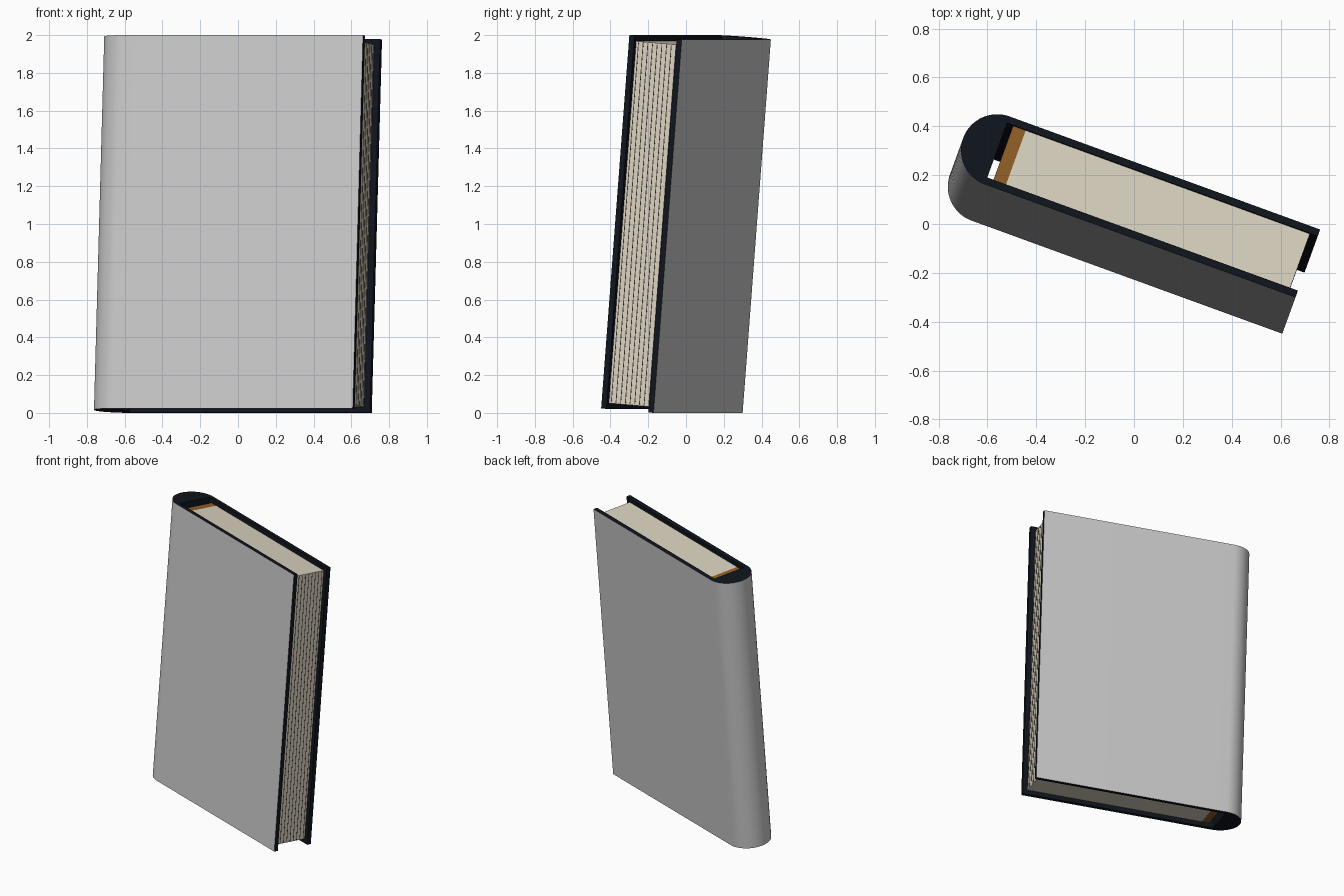
import bpy, bmesh
from math import radians, sin, cos, pi
from mathutils import Matrix, Vector

if "Cube" in bpy.data.objects:
    bpy.data.objects.remove(bpy.data.objects["Cube"])

R, T = 0.148, 0.029          # spine radius (half thickness), board thickness
L = 1.354                    # board length from spine centre
TILT, TURN = radians(4.6), radians(20)
H = (2 - 2 * R * sin(TILT)) / cos(TILT)
INSET = 0.03                 # page block set back from the board edges


def mat(name, rgb):
    m = bpy.data.materials.new(name)
    m.diffuse_color = (*rgb, 1)
    m.use_nodes = True
    m.node_tree.nodes["Principled BSDF"].inputs["Base Color"].default_value = m.diffuse_color
    return m


navy = mat("dark_lining", (0.005, 0.007, 0.012))
cream = mat("paper", (0.72, 0.66, 0.54))
brown = mat("binding", (0.28, 0.115, 0.02))
shade = mat("page_gaps", (0.06, 0.05, 0.035))
parts = []


def prism(name, pts, z0, z1, mats, lined=None):
    """Extrude an outline upward; lined(i) picks the material of side i."""
    bm = bmesh.new()
    lo = [bm.verts.new((x, y, z0)) for x, y in pts]
    hi = [bm.verts.new((x, y, z1)) for x, y in pts]
    n = len(pts)
    caps = [bm.faces.new(lo[::-1]), bm.faces.new(hi)]
    for f in caps:
        f.material_index = len(mats) - 1
    for i in range(n):
        j = (i + 1) % n
        f = bm.faces.new((lo[i], lo[j], hi[j], hi[i]))
        f.material_index = lined(i) if lined else 0
    bmesh.ops.recalc_face_normals(bm, faces=bm.faces)
    me = bpy.data.meshes.new(name)
    bm.to_mesh(me)
    bm.free()
    for m in mats:
        me.materials.append(m)
    ob = bpy.data.objects.new(name, me)
    bpy.context.collection.objects.link(ob)
    parts.append(ob)
    return ob


def block(name, x0, x1, y0, y1, z0, z1, m):
    return prism(name, [(x0, y0), (x1, y0), (x1, y1), (x0, y1)], z0, z1, [m])


# Cover: two boards joined by a solid half-round spine, plain outside, dark inside
SEG = 32
q = R - T
inner = [(L, R), (L, q), (0, q), (0, -q), (L, -q), (L, -R)]
arc = [(-R * sin(a), -R * cos(a)) for a in (pi * k / SEG for k in range(SEG + 1))]
cover = prism("cover", inner + arc, 0, H, [None, navy], lambda i: 1 if i < 5 else 0)
bpy.context.view_layer.objects.active = cover
cover.select_set(True)
bpy.ops.object.shade_smooth_by_angle(angle=radians(30))

# Page block and the binding strip behind it
fore = L - 0.034
block("pages", 0.082, fore, -q, q, INSET, H - INSET, cream)
block("binding_strip", 0.027, 0.082, -q, q, INSET, H - INSET, brown)

# Thin dark gaps between leaves on the fore edge
N = 9
for k in range(N):
    y = -q + 2 * q * (k + 0.5) / N
    block(f"page_gap_{k + 1}", fore - 0.002, fore + 0.001, y - 0.002, y + 0.002,
          INSET + 0.005, H - INSET - 0.005, shade)

# Lean and turn the whole book, then centre it and stand it on the floor
rot = Matrix.Rotation(-TURN, 4, 'Z') @ Matrix.Rotation(-TILT, 4, 'X')
for ob in parts:
    ob.data.transform(rot)
vs = [v.co for v in cover.data.vertices]
lo = Vector([min(v[i] for v in vs) for i in range(3)])
hi = Vector([max(v[i] for v in vs) for i in range(3)])
shift = Matrix.Translation((-(lo.x + hi.x) / 2, -(lo.y + hi.y) / 2, -lo.z))
for ob in parts:
    ob.data.transform(shift)
